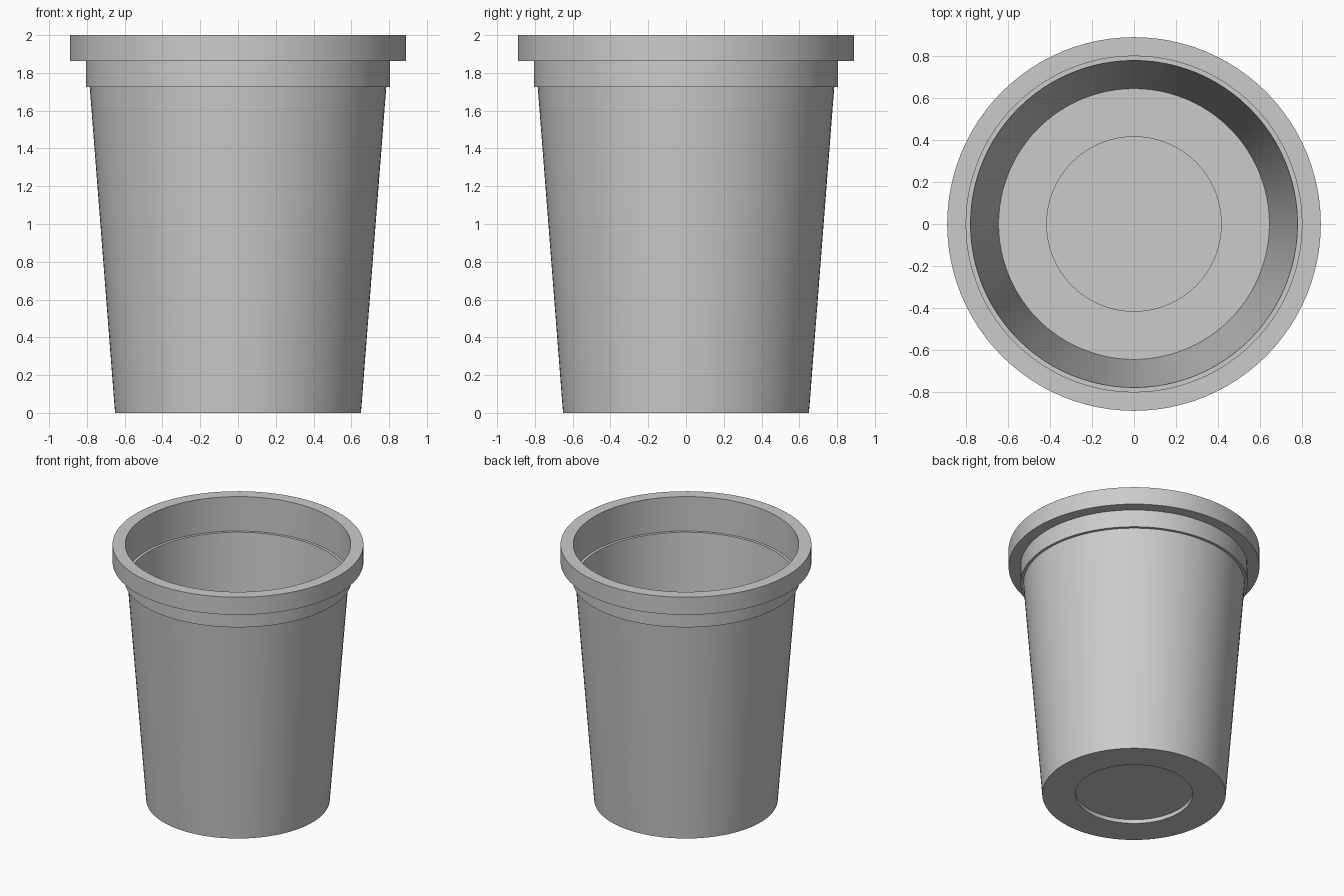
import bpy
import bmesh
import math

SEGMENTS = 96

cube = bpy.data.objects.get("Cube")
if cube:
    bpy.data.objects.remove(cube, do_unlink=True)

# Plain grey plastic
grey = bpy.data.materials.new("grey_plastic")
grey.use_nodes = True
colour = (0.6, 0.6, 0.6, 1)
grey.diffuse_color = colour
grey.node_tree.nodes["Principled BSDF"].inputs["Base Color"].default_value = colour


def lathe(name, profile, material):
    """Spin a (radius, height) profile around the z axis."""
    bm = bmesh.new()
    verts = [bm.verts.new((r, 0, z)) for r, z in profile]
    edges = [bm.edges.new(pair) for pair in zip(verts, verts[1:])]
    bmesh.ops.spin(bm, geom=verts + edges, cent=(0, 0, 0), axis=(0, 0, 1),
                   angle=math.tau, steps=SEGMENTS)
    bmesh.ops.remove_doubles(bm, verts=bm.verts, dist=0.0005)
    bmesh.ops.recalc_face_normals(bm, faces=bm.faces)
    mesh = bpy.data.meshes.new(name)
    bm.to_mesh(mesh)
    bm.free()
    mesh.materials.append(material)
    obj = bpy.data.objects.new(name, mesh)
    bpy.context.collection.objects.link(obj)
    bpy.ops.object.select_all(action="DESELECT")
    obj.select_set(True)
    bpy.context.view_layer.objects.active = obj
    bpy.ops.object.shade_smooth_by_angle(angle=math.radians(30))
    return obj


# Underside with recess, tapered wall, collar and flange
outside = [(0, 0.03), (0.416, 0.03), (0.416, 0), (0.651, 0),
           (0.785, 1.725), (0.806, 1.725), (0.806, 1.862),
           (0.89, 1.862), (0.89, 2)]

# Mouth, inner ledge, thin wall and raised floor disc
inside = [(0.8, 2), (0.8, 1.731), (0.779, 1.731), (0.645, 0.006),
          (0.418, 0.006), (0.418, 0.036), (0, 0.036)]

lathe("cup", outside + inside, grey)
